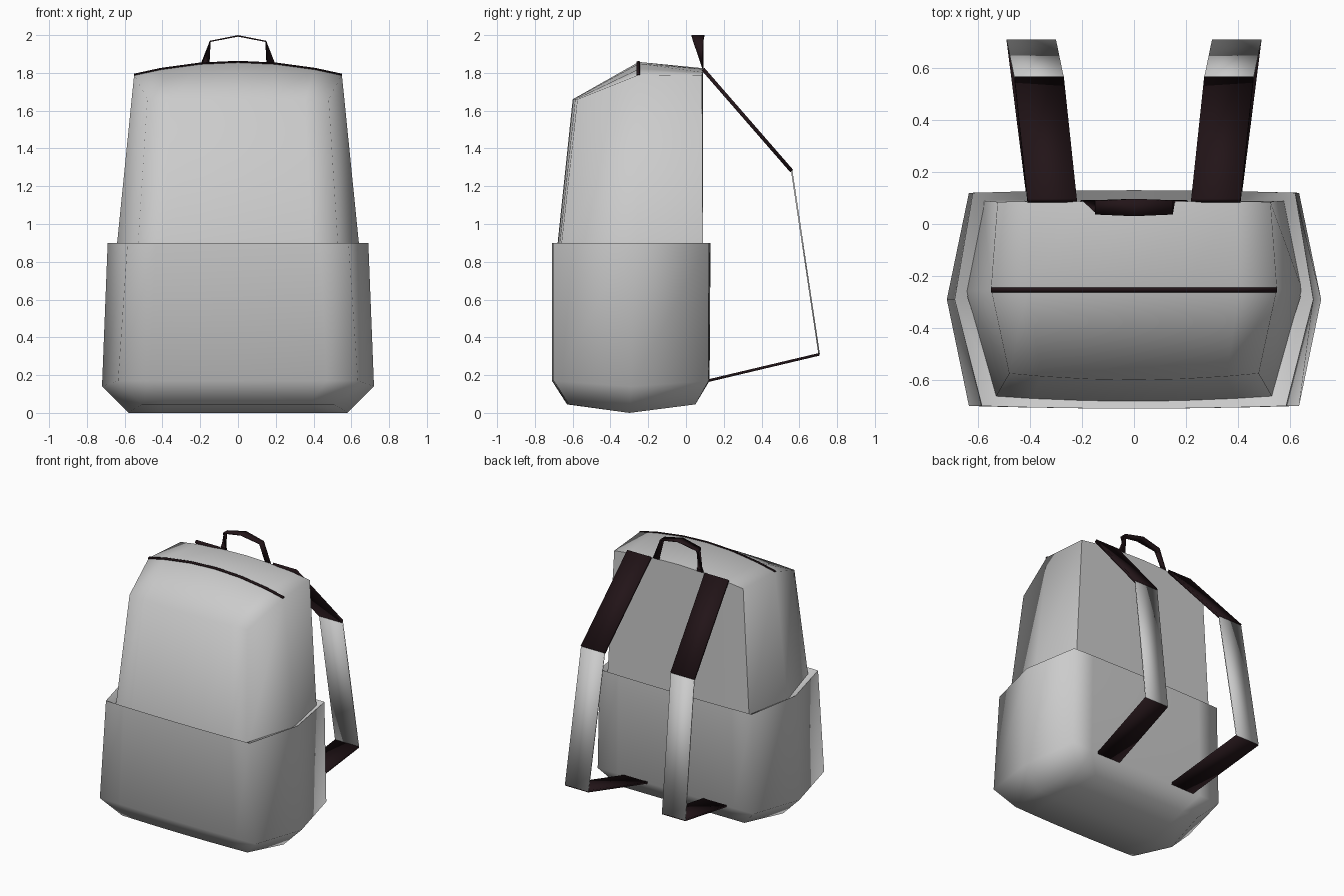
import bpy, bmesh, math

if "Cube" in bpy.data.objects:
    bpy.data.objects.remove(bpy.data.objects["Cube"])

COLS = (-1, -0.74, -0.36, 0, 0.36, 0.74, 1)

dark = bpy.data.materials.new("dark_webbing")
dark.diffuse_color = (0.016, 0.007, 0.009, 1)
dark.use_nodes = True
dark.node_tree.nodes["Principled BSDF"].inputs["Base Color"].default_value = dark.diffuse_color


def finish(name, bm, mat=None, angle=80):
    bmesh.ops.recalc_face_normals(bm, faces=bm.faces[:])
    me = bpy.data.meshes.new(name)
    bm.to_mesh(me)
    bm.free()
    ob = bpy.data.objects.new(name, me)
    bpy.context.collection.objects.link(ob)
    if mat:
        me.materials.append(mat)
    me.shade_smooth()
    me.set_sharp_from_angle(angle=math.radians(angle))
    return ob


def row(hw, y, z, bulge=0.0, crown=0.0):
    return [(hw * u, y + bulge * (1 - u * u), z + crown * (1 - u * u)) for u in COLS]


def loft(name, levels, cap):
    """Six-sided bag shell: each level has a front, middle and back row; one level is capped."""
    bm = bmesh.new()
    rings = []
    for i, (f, m, b) in enumerate(levels):
        F, M, B = ([bm.verts.new(p) for p in row(*r)] if r is not m or i == cap
                   else [bm.verts.new(p) for p in (row(*r)[0], row(*r)[-1])]
                   for r in (f, m, b))
        rings.append(F + [M[-1]] + B[::-1] + [M[0]])
        if i == cap:
            for r1, r2 in ((F, M), (M, B)):
                for k in range(len(COLS) - 1):
                    bm.faces.new((r1[k], r1[k + 1], r2[k + 1], r2[k]))
    for a, b in zip(rings, rings[1:]):
        n = len(a)
        for k in range(n):
            bm.faces.new((a[k], a[(k + 1) % n], b[(k + 1) % n], b[k]))
    return finish(name, bm)


def ribbon(name, pairs, thick, mat=None):
    """Flat strip through pairs of edge points, given a small thickness."""
    bm = bmesh.new()
    vs = [(bm.verts.new(a), bm.verts.new(b)) for a, b in pairs]
    for (a, b), (c, d) in zip(vs, vs[1:]):
        bm.faces.new((a, b, d, c))
    ob = finish(name, bm, mat, 25)
    sol = ob.modifiers.new("thickness", 'SOLIDIFY')
    sol.thickness = thick
    sol.offset = 0
    return ob


# Lower wrap-around pocket with a narrow rim ledge
loft("lower_pocket", [
    ((0.51, -0.62, 0.045, -0.01), (0.58, -0.30, 0.0), (0.51, 0.05, 0.045)),
    ((0.635, -0.70, 0.17, -0.01), (0.72, -0.29, 0.14), (0.635, 0.12, 0.17, 0.005)),
    ((0.585, -0.70, 0.90, -0.01), (0.69, -0.29, 0.90), (0.62, 0.12, 0.90, 0.01)),
    ((0.52, -0.66, 0.87, -0.01), (0.64, -0.28, 0.87), (0.57, 0.085, 0.87)),
], cap=0)

# Upper body with sloping front and crowned top
top_mid = (0.55, -0.25, 1.79, 0, 0.068)
loft("upper_body", [
    ((0.535, -0.67, 0.80, -0.02), (0.65, -0.26, 0.80), (0.58, 0.09, 0.80)),
    ((0.48, -0.575, 1.66, -0.025), top_mid, (0.525, 0.085, 1.785, 0.005, 0.04)),
], cap=1)

# Dark zip line across the top
crest = [(x, y, z + 0.003) for x, y, z in row(*top_mid)]
ribbon("top_zip", [((x, y - 0.012, z - 0.004), (x, y + 0.005, z)) for x, y, z in crest], 0.006, dark)

# Shoulder straps: dark padded ends, grey webbing between
path = [(0.315, 0.09, 1.82), (0.365, 0.56, 1.28), (0.395, 0.705, 0.31), (0.32, 0.115, 0.17)]
parts = (("upper_strap", 0, 0.02, dark), ("strap_webbing", 1, 0.008, None), ("lower_strap", 2, 0.014, dark))
for side, s in (("left", -1), ("right", 1)):
    for label, i, thick, mat in parts:
        ribbon(f"{side}_{label}",
               [((s * (x - 0.095), y, z), (s * (x + 0.095), y, z)) for x, y, z in path[i:i + 2]],
               thick, mat)

# Carry handle: twisted from the back seam to a flat grip
half = [((0.205, 0.09, 1.82), (0.155, 0.09, 1.82)), ((0.147, 0.09, 1.967), (0.147, 0.038, 1.967))]
grip = [((0, 0.097, 1.996), (0, 0.03, 1.996))]
mirrored = [tuple((-x, y, z) for x, y, z in p) for p in half]
ribbon("carry_handle", half + grip + mirrored[::-1], 0.008, dark)
